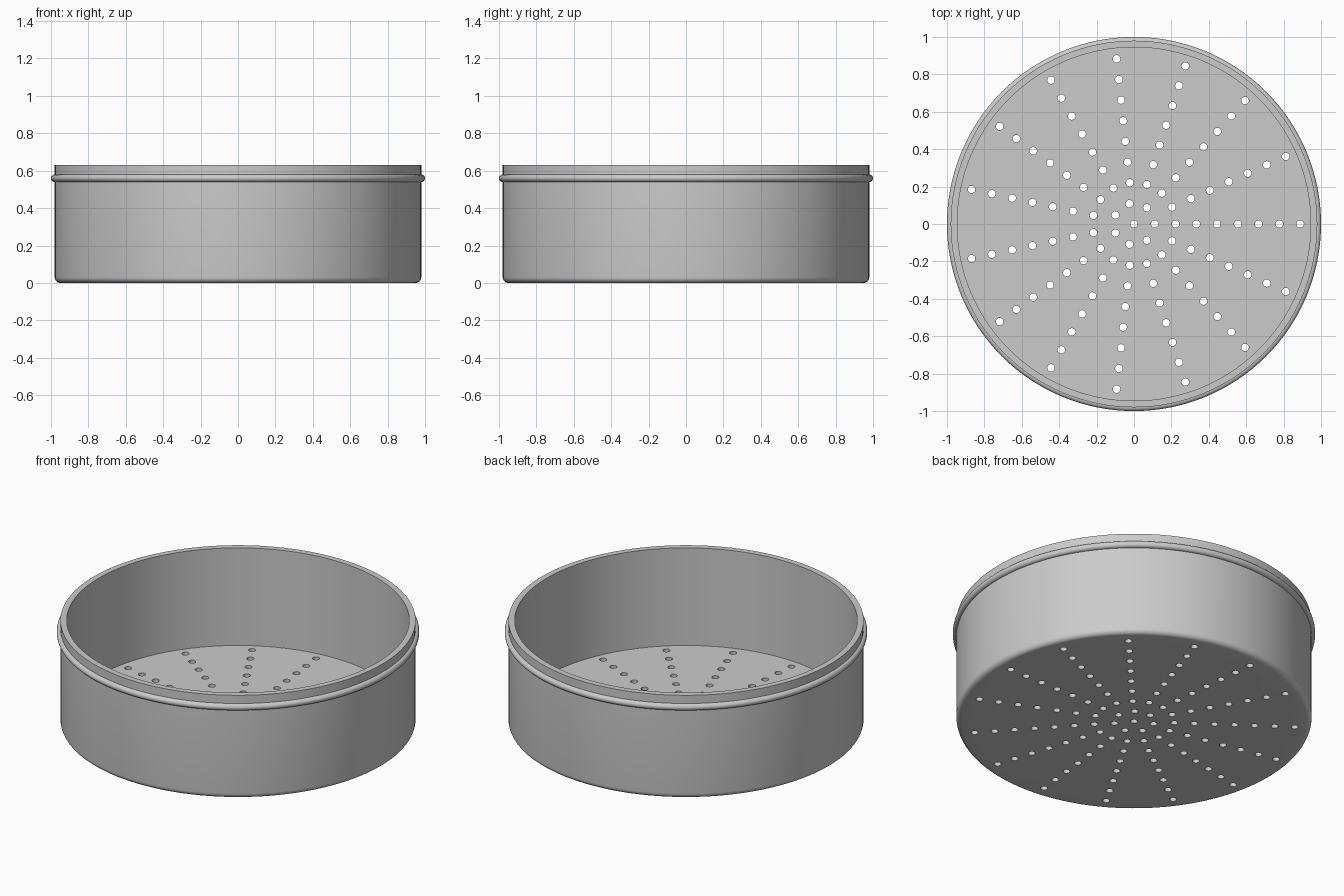
import bpy, bmesh
from math import sin, cos, pi, radians

if "Cube" in bpy.data.objects:
    bpy.data.objects.remove(bpy.data.objects["Cube"])

SEGS = 128
R_OUT, R_IN, HEIGHT, FLOOR = 0.98, 0.945, 0.63, 0.036


def new_object(name, bm):
    bmesh.ops.recalc_face_normals(bm, faces=bm.faces)
    mesh = bpy.data.meshes.new(name)
    bm.to_mesh(mesh)
    bm.free()
    obj = bpy.data.objects.new(name, mesh)
    bpy.context.collection.objects.link(obj)
    return obj


def arc(r, z, radius, start, end, steps):
    angles = [radians(start + (end - start) * i / steps) for i in range(steps + 1)]
    return [(r + radius * cos(a), z + radius * sin(a)) for a in angles]


# Pan wall profile: rounded bottom edge, bead below the lip, plain inner wall
profile = arc(R_OUT - 0.03, 0.03, 0.03, -90, 0, 6)
profile += arc(R_OUT, 0.56, 0.02, -90, 90, 10)
profile += [(R_OUT, HEIGHT), (R_IN, HEIGHT), (R_IN, FLOOR)]

bm = bmesh.new()
rings = []
for r, z in profile:
    rings.append([bm.verts.new((r * cos(2 * pi * i / SEGS), r * sin(2 * pi * i / SEGS), z))
                  for i in range(SEGS)])
for a, b in zip(rings, rings[1:]):
    for i in range(SEGS):
        j = (i + 1) % SEGS
        bm.faces.new((a[i], a[j], b[j], b[i]))
# Underside and inner floor discs
bm.faces.new(rings[0])
bm.faces.new(rings[-1])
pan = new_object("steamer_pan", bm)

# Drain hole cutters: centre hole, ring of 7, then 15 straight rows
spots = [(0, 0)]
for ring in range(1, 9):
    count = 7 if ring == 1 else 15
    for k in range(count):
        a = 2 * pi * k / count
        spots.append((0.111 * ring * cos(a), 0.111 * ring * sin(a)))

bm = bmesh.new()
for x, y in spots:
    made = bmesh.ops.create_cone(bm, cap_ends=True, segments=20,
                                 radius1=0.02, radius2=0.02, depth=0.2)
    bmesh.ops.translate(bm, verts=made["verts"], vec=(x, y, 0.02))
cutter = new_object("hole_cutter", bm)
cutter.hide_render = True

# Perforate the floor
mod = pan.modifiers.new("holes", 'BOOLEAN')
mod.operation = 'DIFFERENCE'
mod.solver = 'EXACT'
mod.object = cutter
bpy.context.view_layer.objects.active = pan
pan.select_set(True)
cutter.select_set(False)
bpy.ops.object.modifier_apply(modifier=mod.name)
bpy.data.objects.remove(cutter)
bpy.ops.object.shade_smooth_by_angle(angle=radians(35))
